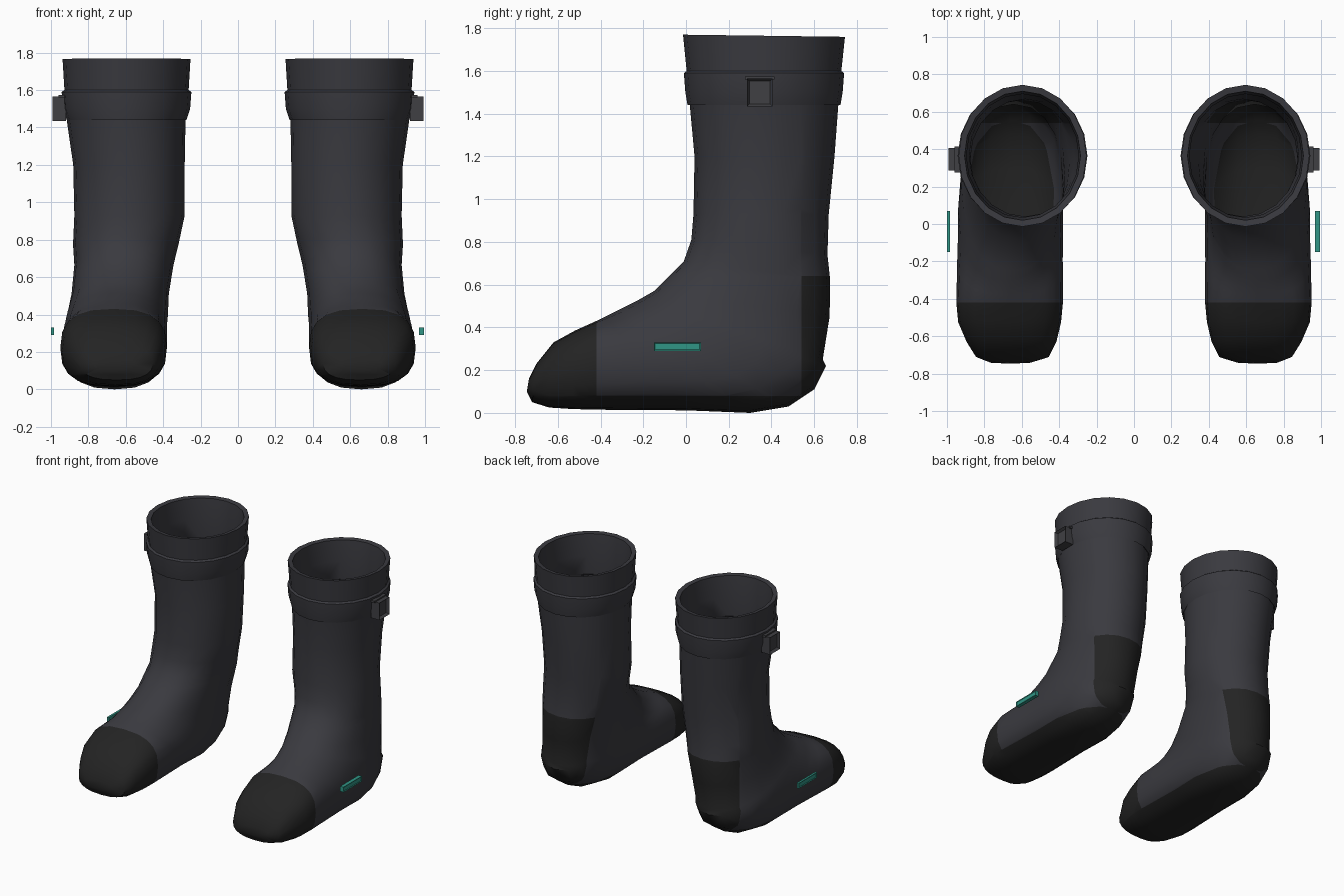
import bpy, bmesh, math
from mathutils import Vector

cube = bpy.data.objects.get("Cube")
if cube:
    bpy.data.objects.remove(cube)


def material(name, rgb):
    m = bpy.data.materials.new(name)
    m.use_nodes = True
    m.diffuse_color = (*rgb, 1)
    bsdf = next(n for n in m.node_tree.nodes if n.type == 'BSDF_PRINCIPLED')
    bsdf.inputs["Base Color"].default_value = (*rgb, 1)
    bsdf.inputs["Roughness"].default_value = 0.8
    return m


FABRIC = material("charcoal fabric", (0.042, 0.042, 0.05))
RUBBER = material("black rubber", (0.017, 0.017, 0.017))
METAL = material("dark grey buckle", (0.05, 0.05, 0.056))
TEAL = material("teal", (0.03, 0.3, 0.235))
SEG = 20


def finish(bm, name, side, mats, angle):
    """Mirror to the wanted side, fix normals, and make the object."""
    for v in bm.verts:
        v.co.x *= side
    bmesh.ops.recalc_face_normals(bm, faces=bm.faces)
    me = bpy.data.meshes.new(name)
    bm.to_mesh(me)
    bm.free()
    ob = bpy.data.objects.new(name, me)
    bpy.context.collection.objects.link(ob)
    for m in mats:
        me.materials.append(m)
    bpy.ops.object.select_all(action='DESELECT')
    ob.select_set(True)
    bpy.context.view_layer.objects.active = ob
    bpy.ops.object.shade_smooth_by_angle(angle=math.radians(angle))
    return ob


def power(v, e):
    return math.copysign(abs(v) ** e, v)


def ring(bm, front, back, cx, w, e=1.0):
    """Rounded section spanning a front and a back point (y, z)."""
    f, b = Vector((cx, *front)), Vector((cx, *back))
    mid, half = (f + b) / 2, (f - b) / 2
    out = []
    for i in range(SEG):
        t = math.tau * i / SEG
        out.append(bm.verts.new(mid + half * power(math.cos(t), e)
                                + Vector((w * power(math.sin(t), e), 0, 0))))
    return out


def loft(bm, rings, closed=False):
    pairs = list(zip(rings, rings[1:]))
    if closed:
        pairs.append((rings[-1], rings[0]))
    for a, b in pairs:
        for i in range(SEG):
            j = (i + 1) % SEG
            bm.faces.new((a[i], a[j], b[j], b[i]))


# Sections from the shaft top, fanning round the heel, to the toe tip
SECTIONS = [
    ((.015, 1.47), (.715, 1.47), .6, .32, 1),
    ((.04, 1.2), (.695, 1.2), .583, .298, 1),
    ((.035, .93), (.668, .93), .58, .295, 1),
    ((.025, .81), (.662, .74), .6, .282, .95),
    ((-.01, .71), (.675, .62), .61, .265, .9),
    ((-.15, .57), (.672, .45), .63, .26, .9),
    ((-.22, .53), (.64, .25), .645, .27, .9),
    ((-.25, .515), (.655, .22), .65, .272, .9),
    ((-.28, .5), (.6, .11), .655, .275, .85),
    ((-.31, .485), (.48, .03), .66, .28, .85),
    ((-.35, .465), (.3, 0), .66, .28, .82),
    ((-.38, .45), (0, .012), .663, .282, .8),
    ((-.42, .43), (-.42, .015), .665, .285, .75),
    ((-.52, .385), (-.53, .018), .665, .275, .75),
    ((-.62, .33), (-.64, .025), .655, .24, .75),
    ((-.7, .23), (-.72, .05), .65, .195, .8),
    ((-.735, .16), (-.745, .1), .66, .11, .9),
]


def boot_body(label, side):
    bm = bmesh.new()
    rings = [ring(bm, *s) for s in SECTIONS]
    loft(bm, rings)
    bm.faces.new(rings[-1])
    # Cut the borders of the sole and heel patch
    for co, no in (((0, 0, .08), (0, 0, 1)), ((0, .54, 0), (0, 1, 0)),
                   ((0, 0, .64), (0, 0, 1))):
        bmesh.ops.bisect_plane(bm, geom=bm.verts[:] + bm.edges[:] + bm.faces[:],
                               plane_co=co, plane_no=no)
    for f in bm.faces:
        c = f.calc_center_median()
        toe = c.y < -.421
        heel = c.y > .54 and c.z < .64
        f.material_index = int(toe or heel or c.z < .08)
    finish(bm, label + "_boot_body", side, (FABRIC, RUBBER), 45)


def boot_cuff(label, side):
    # Each step: height, half width, half depth
    profile = [(1.44, .32, .358), (1.5, .34, .368), (1.59, .347, .375),
               (1.6, .332, .362), (1.77, .342, .379), (1.765, .31, .345),
               (1.6, .3, .33), (1.46, .305, .335)]
    bm = bmesh.new()
    rings = [ring(bm, (.365 - d, z), (.365 + d, z - .01 * (z > 1.7)), .596, w)
             for z, w, d in profile]
    loft(bm, rings, closed=True)
    finish(bm, label + "_cuff", side, (FABRIC,), 40)


def box(bm, lo, hi):
    made = bmesh.ops.create_cube(bm, size=1)["verts"]
    for v in made:
        v.co = Vector([lo[k] + (v.co[k] + .5) * (hi[k] - lo[k]) for k in range(3)])
    return made


def buckle(label, side):
    bm = bmesh.new()
    box(bm, (.92, .285, 1.435), (.993, .405, 1.565))
    outer = [f for f in bm.faces if f.calc_center_median().x > .99]
    bmesh.ops.inset_region(bm, faces=outer, thickness=.016)
    for v in outer[0].verts:
        v.co.x -= .02
    # Strap lip over the top edge
    box(bm, (.925, .275, 1.56), (.96, .415, 1.575))
    finish(bm, label + "_buckle", side, (METAL,), 30)


def side_tag(label, side, x0, x1):
    bm = bmesh.new()
    box(bm, (x0, -.15, .29), (x1, .07, .33))
    outer = [f for f in bm.faces if f.calc_center_median().x > x1 - .001]
    bmesh.ops.inset_region(bm, faces=outer, thickness=.008)
    for v in outer[0].verts:
        v.co.x -= .004
    finish(bm, label + "_side_tag", side, (TEAL,), 30)


for label, side, x0, x1 in (("left", 1, .967, .995), ("right", -1, .984, 1.0)):
    boot_body(label, side)
    boot_cuff(label, side)
    buckle(label, side)
    side_tag(label, side, x0, x1)
